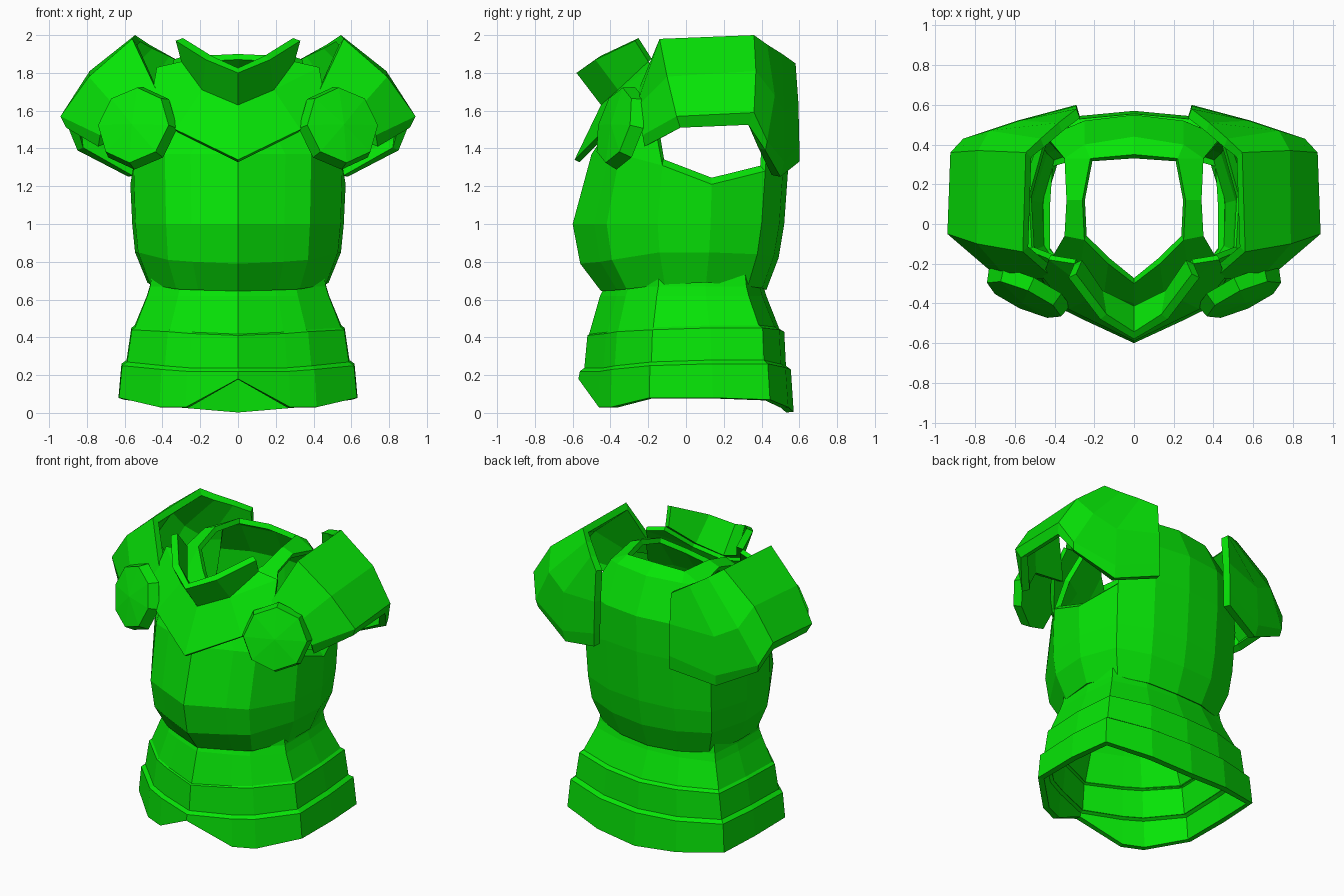
import bpy, bmesh
from mathutils import Matrix, Vector

cube = bpy.data.objects.get("Cube")
if cube:
    bpy.data.objects.remove(cube)

green = bpy.data.materials.new("bright_green")
green.use_nodes = True
color = (0.002, 0.78, 0.002, 1)
green.diffuse_color = color
green.node_tree.nodes["Principled BSDF"].inputs["Base Color"].default_value = color


def finish(name, bm, thickness=0):
    """Turn a half-model bmesh into a mirrored, optionally thickened plate."""
    mesh = bpy.data.meshes.new(name)
    bm.to_mesh(mesh)
    bm.free()
    mesh.materials.append(green)
    obj = bpy.data.objects.new(name, mesh)
    bpy.context.collection.objects.link(obj)
    mirror = obj.modifiers.new("mirror", "MIRROR")
    mirror.use_clip = True
    if thickness:
        solid = obj.modifiers.new("thickness", "SOLIDIFY")
        solid.thickness = thickness
        solid.offset = -1
    return obj


def plate(name, grids, thickness):
    """Skin grids of points; rows run upward, points run front to back."""
    bm = bmesh.new()
    for rows in grids:
        verts = [[bm.verts.new(p) for p in row] for row in rows]
        for low, high in zip(verts, verts[1:]):
            for i in range(len(low) - 1):
                bm.faces.new((low[i], low[i + 1], high[i + 1], high[i]))
    bmesh.ops.remove_doubles(bm, verts=bm.verts, dist=0.0005)
    return finish(name, bm, thickness)


# Half plans: share of half width, share of front or back depth
CHEST = [(0, -1), (.44, -.81), (.68, -.7), (.97, -.25),
         (1, .25), (.85, .77), (.45, .95), (0, 1)]
SKIRT = [(0, -1), (.44, -.81), (.66, -.7), (1, -.34),
         (1.005, .25), (.96, .78), (.48, .95), (0, 1)]


def ring(plan, front, width, back, z):
    zs = z if isinstance(z, list) else [z] * len(plan)
    return [(u * width, v * (front if v < 0 else back), h)
            for (u, v), h in zip(plan, zs)]


# Cuirass: closed lower rings, then open front and back around the armholes
arm = ring(CHEST, .5, .57, .545, [1.37, 1.37, 1.37, 1.31, 1.21, 1.28, 1.35, 1.35])
body = [
    ring(CHEST, .45, .48, .425, [.645, .65, .655, .68, .69, .67, .66, .65]),
    ring(CHEST, .56, .545, .49, [.79, .8, .81, .85, .85, .84, .83, .82]),
    ring(CHEST, .6, .56, .52, 1.0),
    arm,
]
front_top = [(0, -.3, 1.66), (.13, -.2, 1.75), (.25, -.08, 1.84), (.35, -.06, 1.82)]
front = [
    arm[:4],
    [(0, -.4, 1.52), (.15, -.35, 1.56), (.28, -.27, 1.6), (.42, -.18, 1.6)],
    front_top,
]
back_top = [(.35, .33, 1.82), (.25, .4, 1.84), (0, .44, 1.84)]
neck_rim = [back_top[0], (.22, .33, 1.89), (0, .35, 1.9)]
back = [
    arm[5:],
    [(.44, .44, 1.6), (.25, .52, 1.6), (0, .55, 1.6)],
    back_top,
    neck_rim,
]
strap = [
    front_top[2:],
    [(.26, .12, 1.9), (.34, .12, 1.87)],
    [neck_rim[1], back_top[0]],
]
plate("cuirass", [body, front, back, strap], .035)

# Armhole lip: short turned-in strip along the open lower edge
lip = [(x * .93, y, z + .035) for x, y, z in arm[3:6]]
plate("armhole_lips", [[arm[3:6], lip]], .02)

# Overlapping skirt lames, the lower ones capped by a sloped ledge
high = [.41, .42, .43, .44, .45, .45, .44, .43]
low = [.22, .22, .23, .25, .26, .26, .24, .23]
plate("upper_skirt_lame", [[
    ring(SKIRT, .515, .55, .5, high),
    ring(SKIRT, .455, .48, .425, .62),
    ring(SKIRT, .43, .465, .41, .67),
    ring(SKIRT, .425, .455, .4, .74),
]], .035)
plate("middle_skirt_lame", [[
    ring(SKIRT, .54, .59, .53, low),
    ring(SKIRT, .522, .562, .52, high),
    ring(SKIRT, .495, .535, .485, [h + .02 for h in high]),
]], .035)
plate("lower_skirt_lame", [[
    ring(SKIRT, .57, .63, .57, [.18, .03, .03, .08, .08, .07, .03, .005]),
    ring(SKIRT, .562, .614, .555, low),
    ring(SKIRT, .53, .58, .52, [h + .025 for h in low]),
]], .04)

# Pointed chest overlay and flared collar share one seam
seam = [(0, -.45, 1.63), (.19, -.36, 1.71), (.3, -.2, 1.86)]
shoulder = (.43, -.18, 1.83)
plate("chest_overlay", [[
    [(0, -.59, 1.34), (.33, -.43, 1.5), (.46, -.27, 1.66)],
    seam[:2] + [shoulder],
], [[seam[1], shoulder], seam[1:]]], .03)
plate("flared_collar", [[
    seam,
    [(0, -.58, 1.8), (.17, -.48, 1.87), (.33, -.27, 1.97)],
]], .045)

# Shoulder guards: lower edge, widest line, middle ridge, inner rim
edge = [(.74, -.22, 1.41), (.91, -.03, 1.51), (.905, .33, 1.525),
        (.85, .42, 1.39), (.58, .5, 1.25), (.29, .6, 1.33)]
flare = [(.73, -.23, 1.47), (.94, -.05, 1.57), (.925, .36, 1.59),
         (.86, .43, 1.44), (.59, .52, 1.33), (.29, .6, 1.42)]
ridge = [(.64, -.27, 1.61), (.79, -.1, 1.78), (.785, .37, 1.81),
         (.73, .47, 1.68), (.58, .52, 1.6), (.29, .595, 1.64)]
rim = [(.4, -.28, 1.64), (.56, -.14, 1.98), (.545, .36, 2.0),
       (.47, .43, 1.95), (.38, .51, 1.9), (.29, .58, 1.85)]
plate("shoulder_guards", [[edge, flare, ridge, rim]], .05)

# Eight-sided armpit discs, slightly domed and tilted outward
bm = bmesh.new()
bmesh.ops.create_cone(bm, cap_ends=True, segments=8,
                      radius1=.225, radius2=.205, depth=.07)
cap = max(bm.faces, key=lambda f: f.calc_center_median().z)
dome = bmesh.ops.poke(bm, faces=[cap])["verts"][0]
dome.co.z += .02
normal = Vector((.4, -.88, .24)).normalized()
turn = normal.to_track_quat("Z", "Y").to_matrix().to_4x4()
bmesh.ops.transform(bm, verts=bm.verts,
                    matrix=Matrix.Translation((.54, -.35, 1.515)) @ turn)
finish("armpit_discs", bm)
